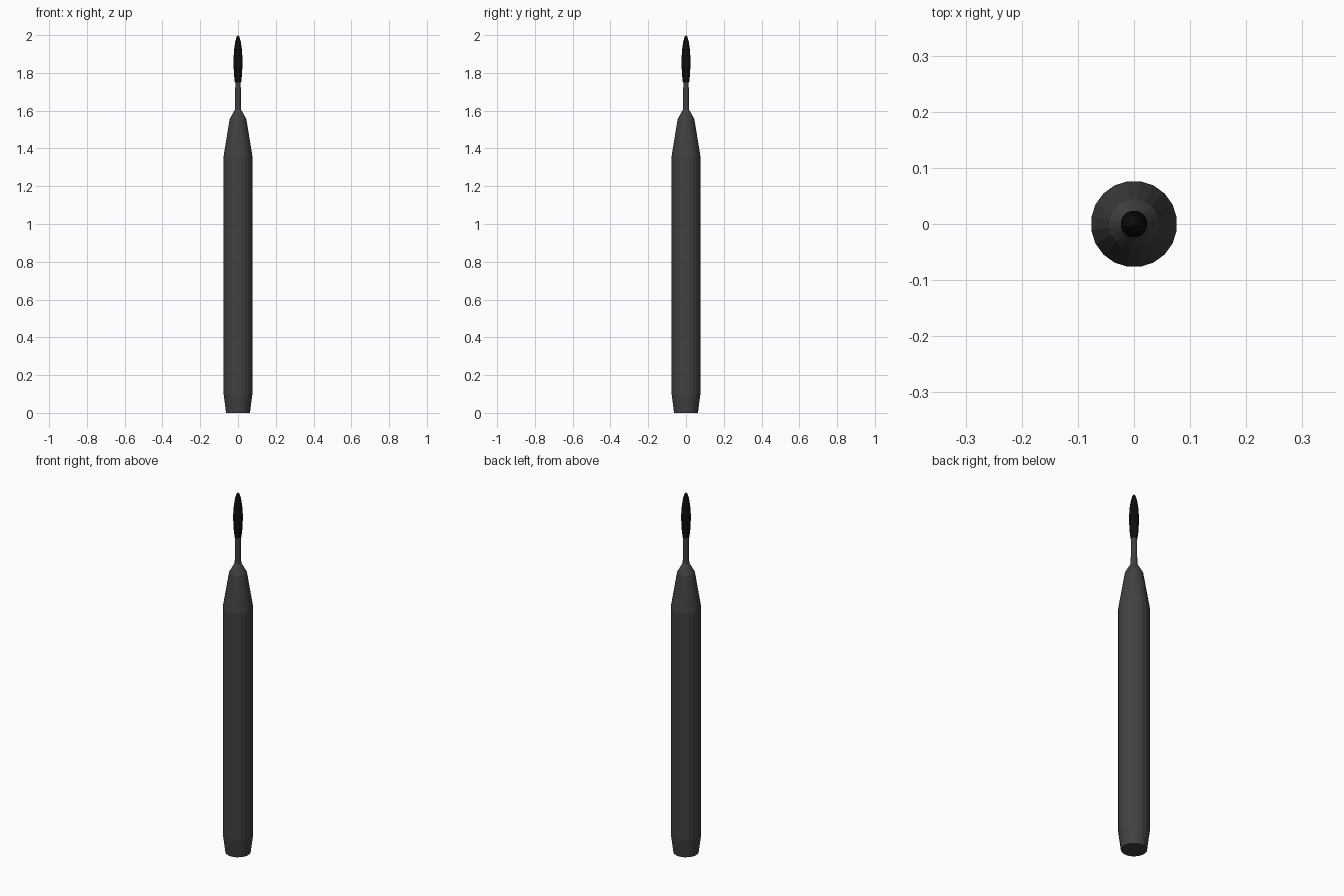
import bpy, bmesh
from math import sin, cos, pi

if "Cube" in bpy.data.objects:
    bpy.data.objects.remove(bpy.data.objects["Cube"])


def material(name, color):
    m = bpy.data.materials.new(name)
    m.diffuse_color = (*color, 1)
    m.use_nodes = True
    m.node_tree.nodes["Principled BSDF"].inputs["Base Color"].default_value = m.diffuse_color
    return m


def lathe(name, profile, sides, mat):
    """Revolve (radius, z) points about z; zero radius closes to a point, open ends get caps."""
    bm = bmesh.new()
    rings = []
    for r, z in profile:
        if r == 0:
            rings.append([bm.verts.new((0, 0, z))] * sides)
        else:
            rings.append([bm.verts.new((r * cos(2 * pi * i / sides + pi / sides),
                                        r * sin(2 * pi * i / sides + pi / sides), z))
                          for i in range(sides)])
    for a, b in zip(rings, rings[1:]):
        for i in range(sides):
            j = (i + 1) % sides
            bm.faces.new(list(dict.fromkeys((a[i], a[j], b[j], b[i]))))
    if profile[0][0]:
        bm.faces.new(rings[0][::-1])
    if profile[-1][0]:
        bm.faces.new(rings[-1])
    mesh = bpy.data.meshes.new(name)
    bm.to_mesh(mesh)
    bm.free()
    mesh.materials.append(mat)
    obj = bpy.data.objects.new(name, mesh)
    bpy.context.collection.objects.link(obj)
    return obj


grey = material("dark_grey", (0.055, 0.052, 0.055))
black = material("black", (0.004, 0.004, 0.005))

# Handle: chamfered butt, straight barrel, tapered shoulder
lathe("handle", [(0.064, 0), (0.077, 0.1), (0.077, 1.36), (0.045, 1.555), (0.017, 1.605)], 20, grey)

# Thin neck holding the tip
lathe("neck", [(0.017, 1.6), (0.015, 1.68), (0.0145, 1.76)], 20, grey)

# Slim pointed-oval tip
lathe("tip", [(0.017, 1.75), (0.0215, 1.79), (0.024, 1.84), (0.024, 1.88), (0.021, 1.925),
              (0.015, 1.965), (0.008, 1.99), (0, 2.0)], 16, black)
